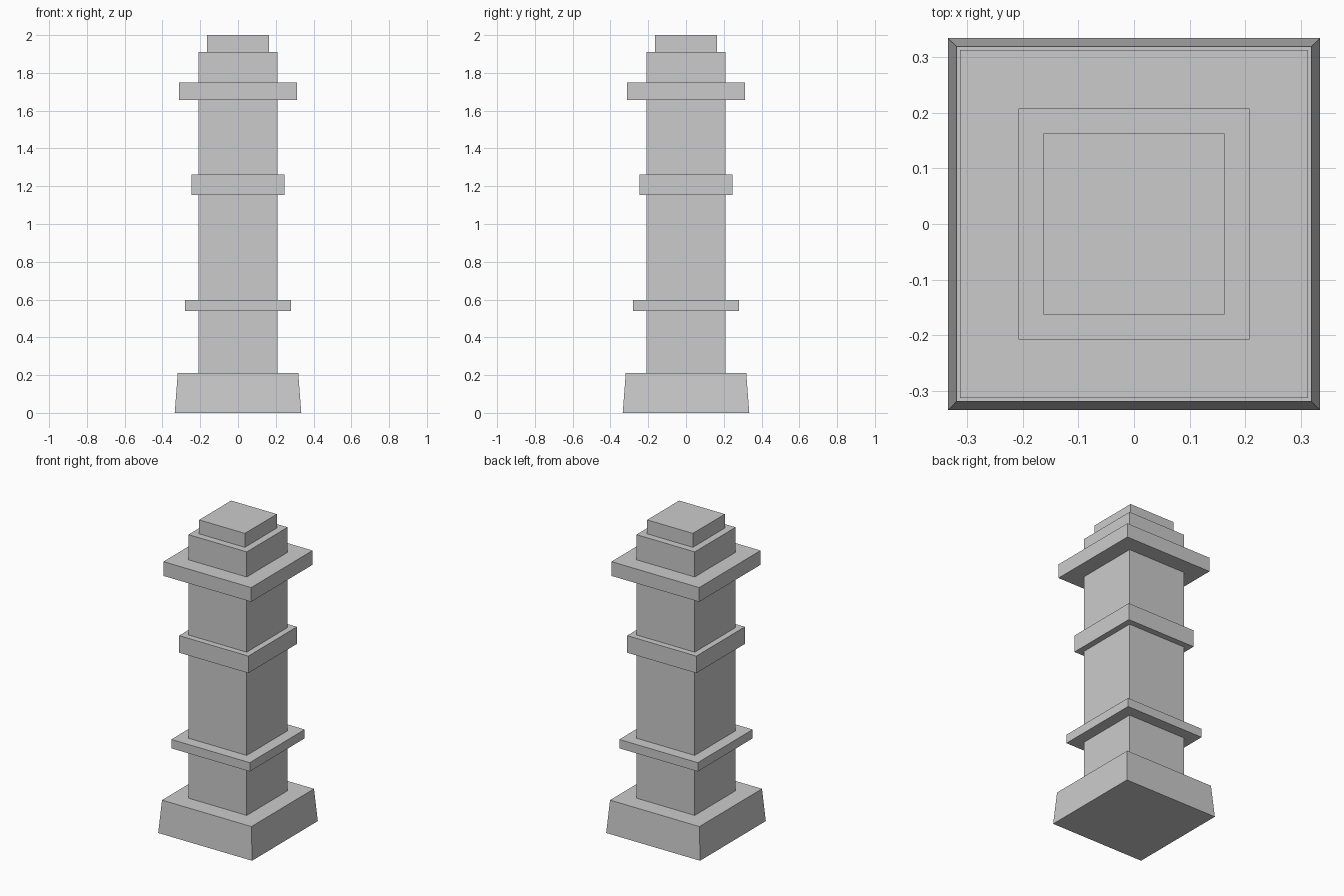
import bpy, bmesh

if "Cube" in bpy.data.objects:
    bpy.data.objects.remove(bpy.data.objects["Cube"])


def block(name, z0, z1, half_bottom, half_top=None):
    """Square block between two heights, optionally tapered."""
    half_top = half_bottom if half_top is None else half_top
    bm = bmesh.new()
    bmesh.ops.create_cube(bm, size=2)
    for v in bm.verts:
        top = v.co.z > 0
        half = half_top if top else half_bottom
        v.co.x *= half
        v.co.y *= half
        v.co.z = z1 if top else z0
    mesh = bpy.data.meshes.new(name)
    bm.to_mesh(mesh)
    bm.free()
    obj = bpy.data.objects.new(name, mesh)
    bpy.context.collection.objects.link(obj)
    return obj


# Tapered plinth
block("plinth", 0, 0.21, 0.335, 0.319)

# Main shaft and its top cap
block("shaft", 0.21, 1.91, 0.208)
block("top_cap", 1.91, 2.0, 0.163)

# Projecting bands around the shaft
for name, z0, z1, half in (
    ("lower_band", 0.54, 0.597, 0.28),
    ("middle_band", 1.153, 1.263, 0.247),
    ("upper_band", 1.656, 1.748, 0.313),
):
    block(name, z0, z1, half)
